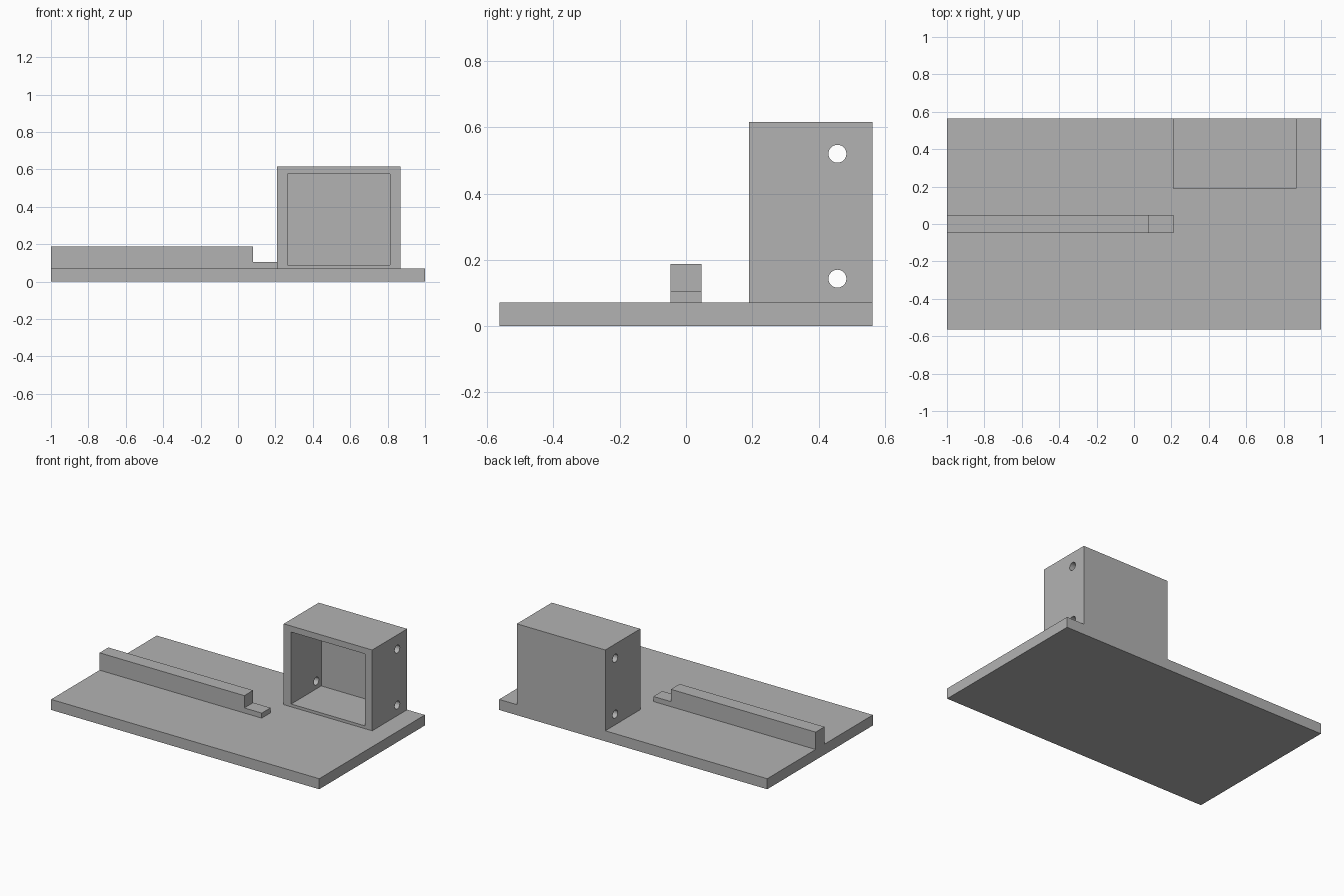
import bpy
import math

cube = bpy.data.objects.get("Cube")
if cube:
    bpy.data.objects.remove(cube, do_unlink=True)

grey = bpy.data.materials.new("plain grey")
grey.use_nodes = True
grey.diffuse_color = (0.45, 0.45, 0.45, 1)
grey.node_tree.nodes["Principled BSDF"].inputs["Base Color"].default_value = grey.diffuse_color


def box(name, x, y, z):
    """Axis-aligned box given its (min, max) range on each axis."""
    bpy.ops.mesh.primitive_cube_add(size=1)
    ob = bpy.context.object
    ob.name = name
    for v in ob.data.vertices:
        v.co = [lo + (c + 0.5) * (hi - lo) for c, (lo, hi) in zip(v.co, (x, y, z))]
    ob.data.materials.append(grey)
    return ob


def cut(target, cutter):
    """Subtract the cutter from the target, then discard the cutter."""
    cutter.hide_render = True
    mod = target.modifiers.new("cut", "BOOLEAN")
    mod.object, mod.operation, mod.solver = cutter, "DIFFERENCE", "EXACT"
    bpy.context.view_layer.objects.active = target
    bpy.ops.object.modifier_apply(modifier=mod.name)
    bpy.data.objects.remove(cutter, do_unlink=True)


BASE_TOP = 0.071

# Base plate
box("base_plate", (-1, 1), (-0.563, 0.563), (0, BASE_TOP))

# Guide rail with a lower step at its inner end
rail = box("guide_rail", (-1, 0.21), (-0.047, 0.047), (BASE_TOP, 0.188))
cut(rail, box("step_cutter", (0.08, 0.3), (-0.1, 0.1), (0.105, 0.3)))

# Housing open to the front
housing = box("housing", (0.208, 0.868), (0.19, 0.563), (BASE_TOP, 0.616))
cut(housing, box("cavity_cutter", (0.264, 0.813), (0.1, 0.51), (0.09, 0.575)))

# Mounting holes through both side walls
for z in (0.143, 0.52):
    bpy.ops.mesh.primitive_cylinder_add(vertices=32, radius=0.027, depth=1,
                                        location=(0.538, 0.457, z),
                                        rotation=(0, math.pi / 2, 0))
    hole = bpy.context.object
    hole.data.materials.append(grey)
    cut(housing, hole)

# Round hole walls, crisp box edges
bpy.ops.object.select_all(action="DESELECT")
housing.select_set(True)
bpy.context.view_layer.objects.active = housing
bpy.ops.object.shade_smooth_by_angle(angle=math.radians(30))
